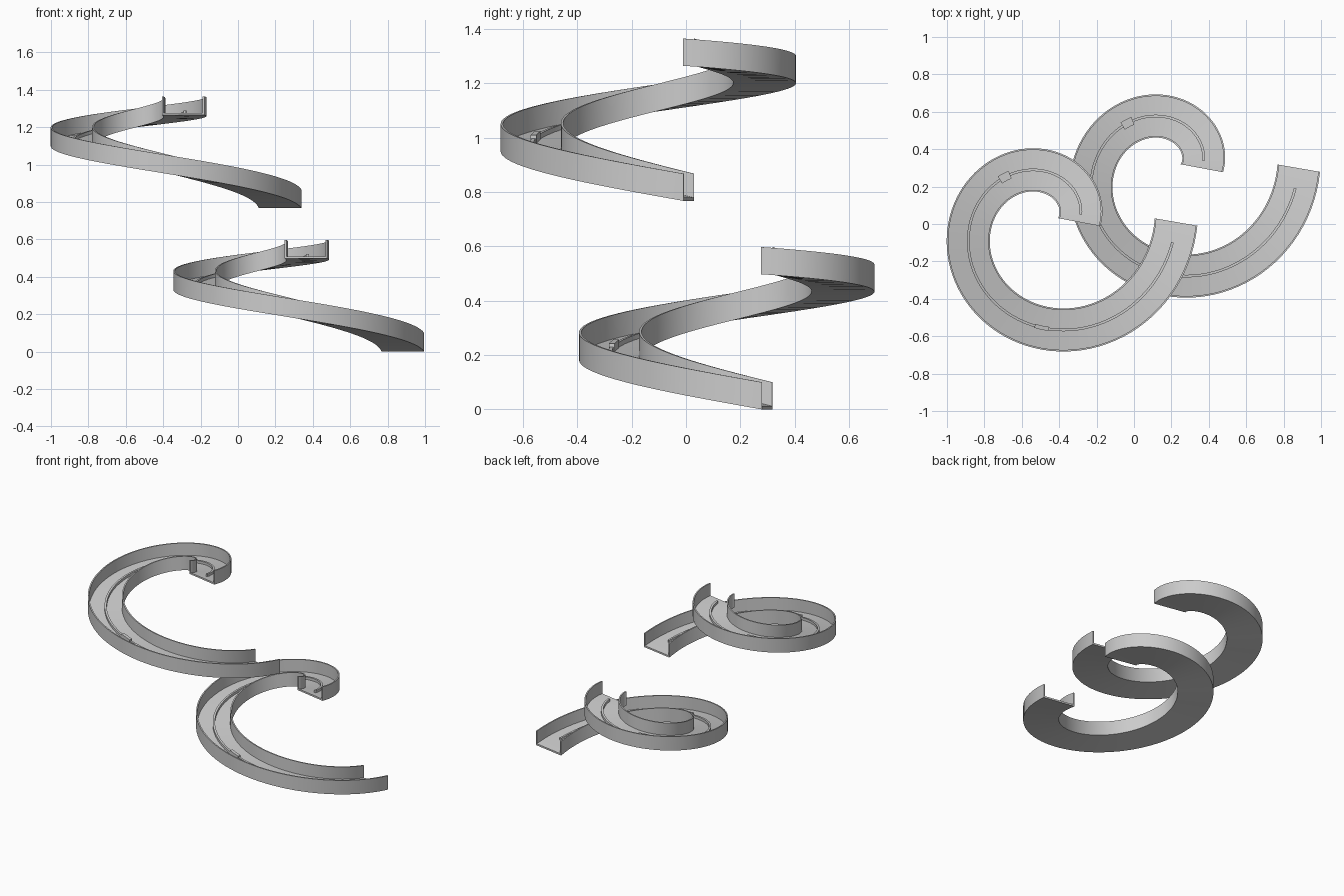
import bpy, bmesh
from math import cos, sin, radians, hypot, pi
from mathutils import Vector

if "Cube" in bpy.data.objects:
    bpy.data.objects.remove(bpy.data.objects["Cube"])

CX, CY, A, K = -0.459, -0.01, 0.157, 0.0835   # spiral centre, start radius, growth
T0, T1 = 0.12, 2 * pi + 0.03
RISE, HALF, WALL, FLOOR, HEIGHT = 0.497, 0.1155, 0.009, 0.012, 0.1


def arc(t):
    return A * (t - T0) + K * (t * t - T0 * T0) / 2


def frame(t):
    # centre point of the ramp underside and the sideways direction at angle t
    u = (t - T0) / (T1 - T0)
    r = A + K * t
    z = RISE * (1 - min(1, max(0, arc(t) / arc(T1))) ** 1.1)
    side = t - radians(17.5 - 6 * u)
    return (Vector((CX + r * cos(t), CY + r * sin(t), z)),
            Vector((cos(side), sin(side), 0)))


def sweep(name, profile, ta, tb, steps, offset):
    # carry a closed cross-section along the spiral
    bm = bmesh.new()
    rings = []
    for i in range(steps + 1):
        p, s = frame(ta + (tb - ta) * i / steps)
        rings.append([bm.verts.new(p + s * a + Vector((0, 0, b)) + offset)
                      for a, b in profile])
    n = len(profile)
    for r0, r1 in zip(rings, rings[1:]):
        for j in range(n):
            k = (j + 1) % n
            bm.faces.new((r0[j], r0[k], r1[k], r1[j]))
    bm.faces.new(rings[0][::-1])
    bm.faces.new(rings[-1])
    bmesh.ops.recalc_face_normals(bm, faces=bm.faces)
    mesh = bpy.data.meshes.new(name)
    bm.to_mesh(mesh)
    bm.free()
    ob = bpy.data.objects.new(name, mesh)
    bpy.context.collection.objects.link(ob)
    bpy.ops.object.select_all(action='DESELECT')
    ob.select_set(True)
    bpy.context.view_layer.objects.active = ob
    bpy.ops.object.shade_smooth_by_angle(angle=radians(30))
    return ob


def box(w, z0, z1):
    return [(-w, z0), (w, z0), (w, z1), (-w, z1)]


inner = HALF - WALL
channel = [(-HALF, 0), (HALF, 0), (HALF, HEIGHT), (inner, HEIGHT),
           (inner, FLOOR), (-inner, FLOOR), (-inner, HEIGHT), (-HALF, HEIGHT)]

for label, offset in (("upper", Vector((0, 0, 0.767))),
                      ("lower", Vector((0.656, 0.288, 0)))):
    # U-shaped spiral chute
    sweep(label + "_chute", channel, T0, T1, 96, offset)
    # low guide rib on the floor
    sweep(label + "_guide_rib", box(0.007, FLOOR - 0.004, 0.03), 0.34, 2 * pi - 0.13, 90, offset)
    # two small blocks straddling the rib
    sweep(label + "_wide_block", box(0.022, FLOOR - 0.004, 0.042), 2.21, 2.38, 2, offset)
    sweep(label + "_narrow_block", box(0.011, FLOOR - 0.004, 0.042), 4.58, 4.72, 2, offset)
